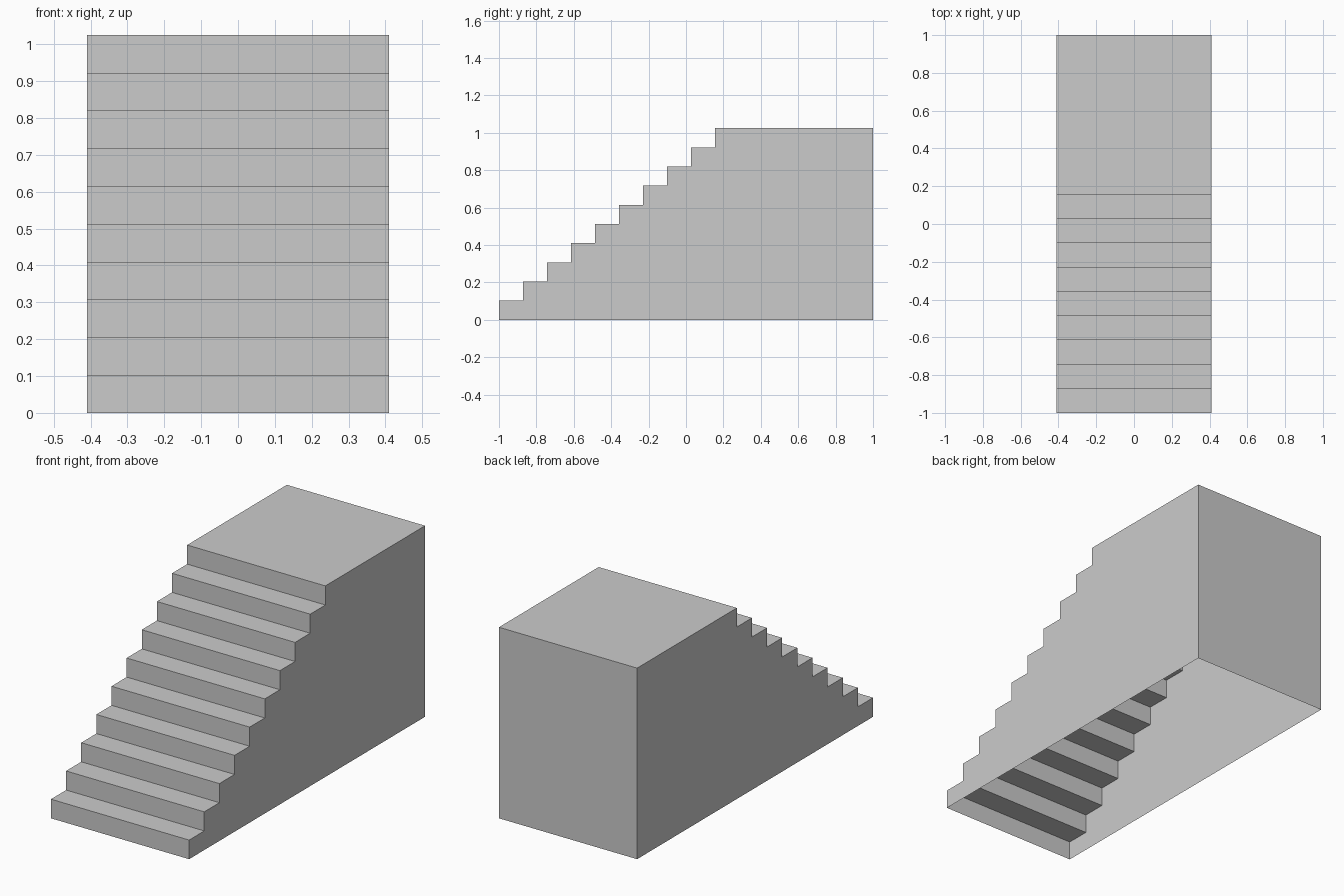
import bpy, bmesh

if "Cube" in bpy.data.objects:
    bpy.data.objects.remove(bpy.data.objects["Cube"])

STEPS = 10
HALF_WIDTH = 0.41
RISE = 0.1025
RUN = 0.1283

# Side profile: stepped front, flat landing, vertical back
profile = []
for i in range(STEPS):
    y = -1 + i * RUN
    profile += [(y, i * RISE), (y, (i + 1) * RISE)]
profile += [(1, STEPS * RISE), (1, 0)]

bm = bmesh.new()
left = [bm.verts.new((-HALF_WIDTH, y, z)) for y, z in profile]
right = [bm.verts.new((HALF_WIDTH, y, z)) for y, z in profile]

# Risers, treads, landing and back; the underside stays open (hollow shell)
for i in range(len(profile) - 1):
    bm.faces.new((left[i], right[i], right[i + 1], left[i + 1]))

# Side walls
bm.faces.new(left)
bm.faces.new(right[::-1])

mesh = bpy.data.meshes.new("staircase")
bm.to_mesh(mesh)
bm.free()
staircase = bpy.data.objects.new("staircase", mesh)
bpy.context.collection.objects.link(staircase)
